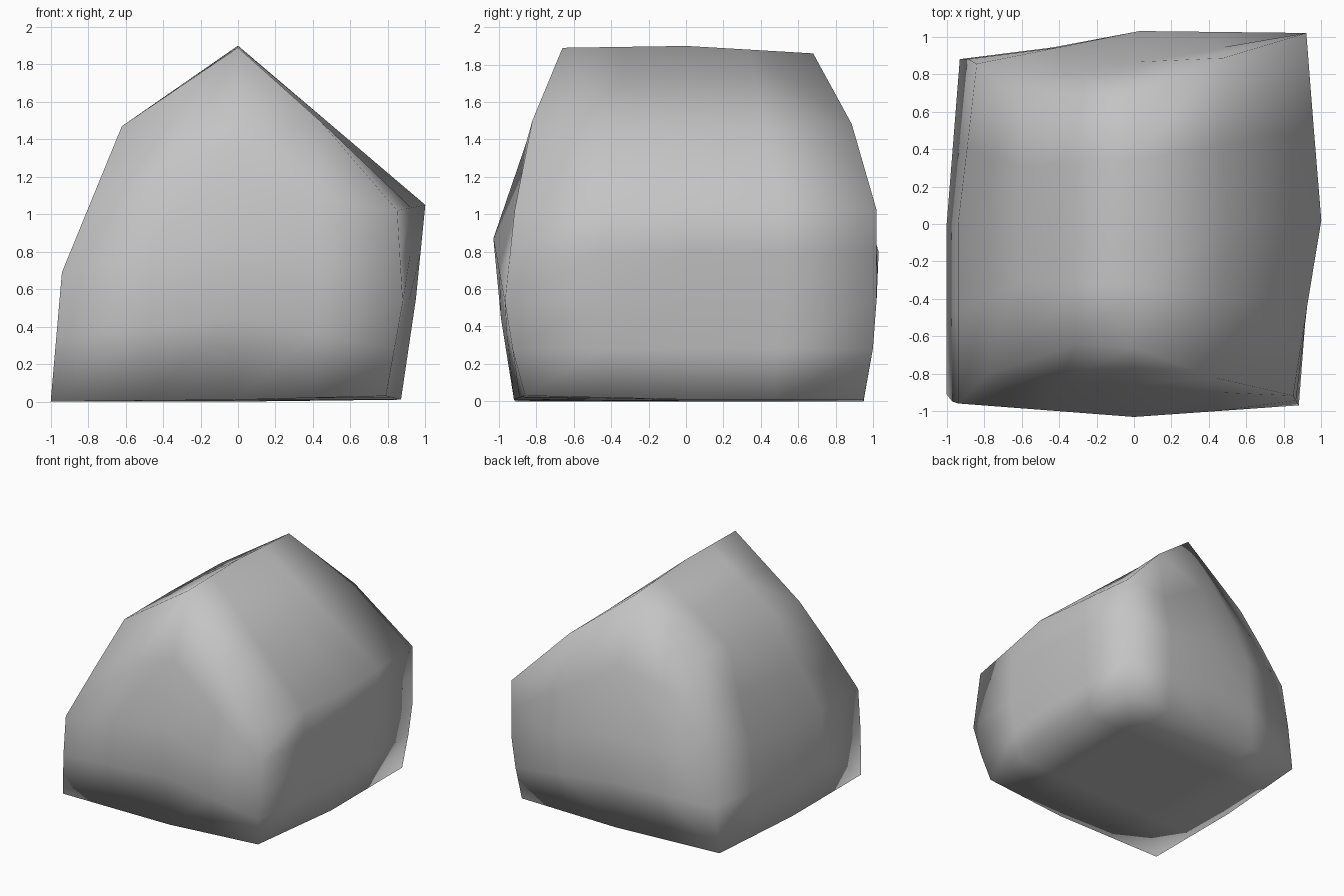
import bpy
import bmesh

default_cube = bpy.data.objects.get("Cube")
if default_cube:
    bpy.data.objects.remove(default_cube, do_unlink=True)

# Control points by layer: front, middle and back rows, each from -x to +x
bottom = [[(-1, -.91, 0), (0, -.92, .01), (.79, -.86, .03)],
          [(-1, 0, 0), (0, 0, 0), (.87, 0, .01)],
          [(-.93, .88, 0), (0, .95, 0), (.87, .95, .01)]]
middle = [[(-.94, -.93, .69), (0, -1, .87), (.88, -.94, .53)],
          [(-.94, 0, .69), None, (.95, .02, .55)],
          [(-.84, .83, .75), (.03, 1, .8), (.92, .99, .55)]]
top = [[(-.62, -.63, 1.47), (0, -.66, 1.89), (.85, -.89, 1.02)],
       [(-.62, 0, 1.47), (0, 0, 1.9), (1, .02, 1.05)],
       [(-.6, .62, 1.47), (0, .68, 1.86), (.92, .99, 1.02)]]
layers = [bottom, middle, top]

bm = bmesh.new()
verts = {(i, j, k): bm.verts.new(layers[k][j][i])
         for k in range(3) for j in range(3) for i in range(3)
         if layers[k][j][i]}


def add_side(axis, level):
    """Fill one side of the block with a two by two patch of quads."""
    for a in range(2):
        for b in range(2):
            corners = []
            for u, v in ((a, b), (a + 1, b), (a + 1, b + 1), (a, b + 1)):
                key = [u, v]
                key.insert(axis, level)
                corners.append(verts[tuple(key)])
            bm.faces.new(corners)


for axis in range(3):
    for level in (0, 2):
        add_side(axis, level)

# Split every quad in four and bulge the new points on the front and back
coarse = set(verts.values())
bmesh.ops.subdivide_edges(bm, edges=bm.edges[:], cuts=1, use_grid_fill=True)
for v in bm.verts:
    if v not in coarse and abs(v.co.y) > .7 and v.co.z > .1:
        v.co.y *= 1.03
        if v.co.z > 1.2 and v.co.x > .2:
            v.co += v.co * .03
bmesh.ops.recalc_face_normals(bm, faces=bm.faces[:])
for f in bm.faces:
    f.smooth = True

mesh = bpy.data.meshes.new("boulder")
bm.to_mesh(mesh)
bm.free()
boulder = bpy.data.objects.new("boulder", mesh)
bpy.context.collection.objects.link(boulder)

# Plain stone grey
stone = bpy.data.materials.new("stone_grey")
stone.use_nodes = True
grey = (.55, .55, .55, 1)
stone.diffuse_color = grey
stone.node_tree.nodes["Principled BSDF"].inputs["Base Color"].default_value = grey
mesh.materials.append(stone)
